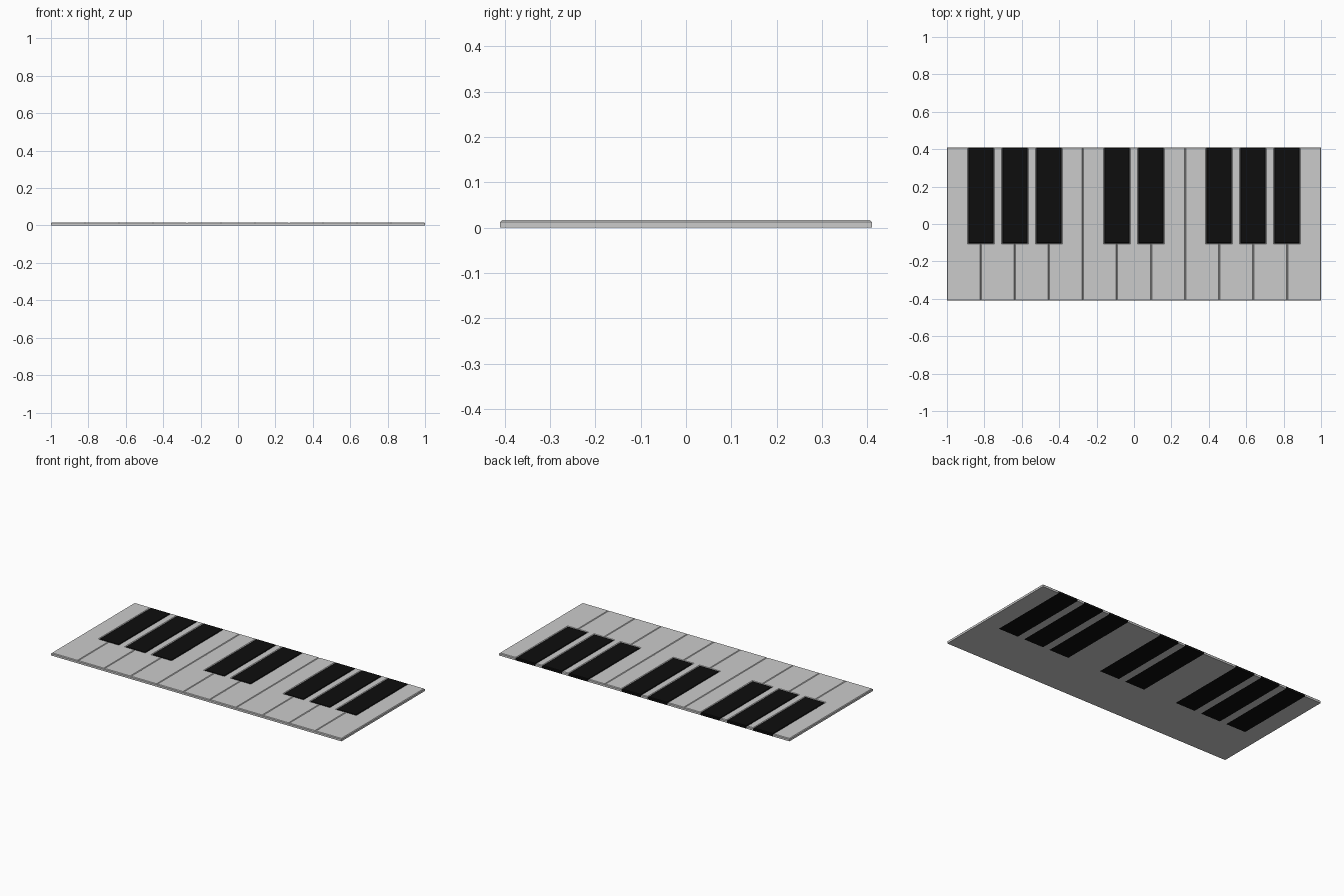
import bpy, bmesh

if "Cube" in bpy.data.objects:
    bpy.data.objects.remove(bpy.data.objects["Cube"])

KEYS = 11
W = 2 / KEYS                      # white key pitch
Y0, Y1, YB = -0.41, 0.41, -0.103  # front, back, front of black keys
H, BEVEL, HALF = 0.0163, 0.004, 0.068
BLACK_AT = {1, 2, 3, 5, 6, 8, 9, 10}   # white key joints that carry a black key

black = bpy.data.materials.new("black")
black.diffuse_color = (0.004, 0.004, 0.004, 1)
black.use_nodes = True
black.node_tree.nodes["Principled BSDF"].inputs["Base Color"].default_value = black.diffuse_color


def key(name, outline, mat=None):
    """Extrude an outline and chamfer its top rim."""
    bm = bmesh.new()
    base = bm.faces.new([bm.verts.new((x, y, 0)) for x, y in outline])
    ext = bmesh.ops.extrude_face_region(bm, geom=[base], use_keep_orig=True)["geom"]
    top = [v for v in ext if isinstance(v, bmesh.types.BMVert)]
    bmesh.ops.translate(bm, verts=top, vec=(0, 0, H))
    bmesh.ops.recalc_face_normals(bm, faces=bm.faces)
    rim = [e for e in bm.edges if all(v.co.z > H / 2 for v in e.verts)]
    bmesh.ops.bevel(bm, geom=rim, offset=BEVEL, segments=1, affect='EDGES')
    bmesh.ops.recalc_face_normals(bm, faces=bm.faces)
    mesh = bpy.data.meshes.new(name)
    bm.to_mesh(mesh)
    bm.free()
    if mat:
        mesh.materials.append(mat)
    obj = bpy.data.objects.new(name, mesh)
    bpy.context.collection.objects.link(obj)


# White keys, notched on each side that meets a black key
for i in range(KEYS):
    l, r = -1 + i * W, -1 + (i + 1) * W
    pts = [(l, Y0), (r, Y0)]
    if i + 1 in BLACK_AT:
        pts += [(r, YB), (r - HALF, YB), (r - HALF, Y1)]
    else:
        pts += [(r, Y1)]
    if i in BLACK_AT:
        pts += [(l + HALF, Y1), (l + HALF, YB), (l, YB)]
    else:
        pts += [(l, Y1)]
    key(f"white_key_{i + 1}", pts)

# Black keys, set flush in the notches
for j in sorted(BLACK_AT):
    x = -1 + j * W
    key(f"black_key_{j}", [(x - HALF, YB), (x + HALF, YB), (x + HALF, Y1), (x - HALF, Y1)], black)
